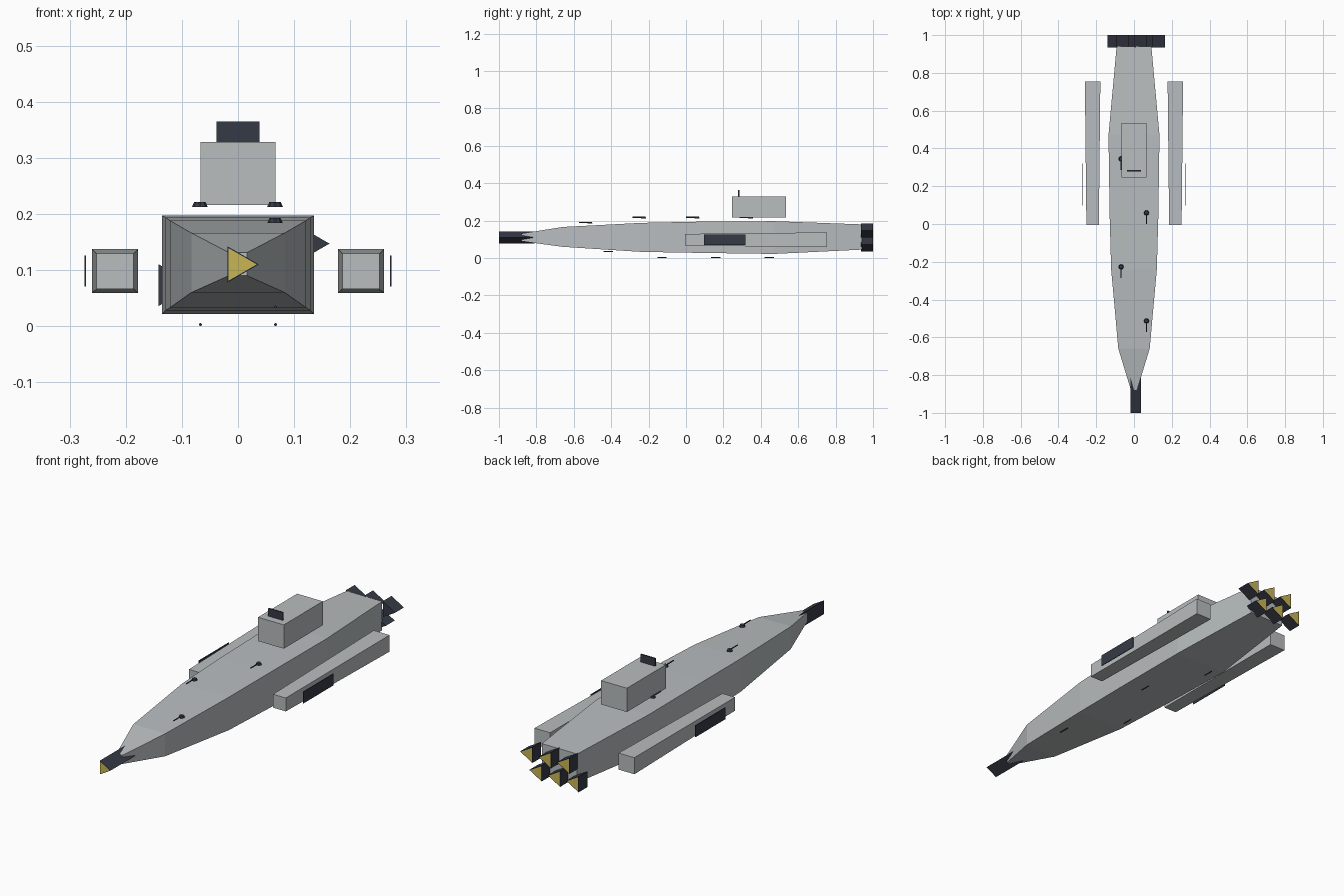
import bpy, bmesh, math
from mathutils import Matrix, Vector

cube = bpy.data.objects.get("Cube")
if cube:
    bpy.data.objects.remove(cube, do_unlink=True)


def material(name, rgb):
    m = bpy.data.materials.new(name)
    m.use_nodes = True
    m.diffuse_color = (*rgb, 1)
    m.node_tree.nodes["Principled BSDF"].inputs["Base Color"].default_value = (*rgb, 1)
    return m


GREY = material("hull grey", (0.48, 0.51, 0.52))
DARK = material("dark metal", (0.036, 0.042, 0.06))
GOLD = material("glow gold", (0.58, 0.46, 0.09))


def finish(name, bm, *mats):
    bmesh.ops.recalc_face_normals(bm, faces=bm.faces)
    mesh = bpy.data.meshes.new(name)
    bm.to_mesh(mesh)
    bm.free()
    for m in mats:
        mesh.materials.append(m)
    obj = bpy.data.objects.new(name, mesh)
    bpy.context.collection.objects.link(obj)
    return obj


def loft(name, stations, mat, x=0.0):
    """Skin rectangles given as (y, half width, bottom, top)."""
    bm = bmesh.new()
    rings = [[bm.verts.new((x + sx * w, y, z)) for sx, z in
              ((-1, lo), (1, lo), (1, hi), (-1, hi))] for y, w, lo, hi in stations]
    for a, b in zip(rings, rings[1:]):
        for i in range(4):
            j = (i + 1) % 4
            bm.faces.new((a[i], a[j], b[j], b[i]))
    bm.faces.new(rings[0])
    bm.faces.new(rings[-1])
    return finish(name, bm, mat)


def box(name, centre, size, mat):
    bm = bmesh.new()
    bmesh.ops.create_cube(bm, size=1, matrix=Matrix.Translation(centre) @ Matrix.Diagonal((*size, 1)))
    return finish(name, bm, mat)


def nozzle(name, x, z, radius, y_end, y_root):
    """Three-sided prism along y with a gold inset at its outer end."""
    bm = bmesh.new()
    rings = []
    for y in (y_end, y_root):
        rings.append([bm.verts.new((x + radius * math.cos(a), y, z + radius * math.sin(a)))
                      for a in (0, math.tau / 3, 2 * math.tau / 3)])
    for i in range(3):
        j = (i + 1) % 3
        bm.faces.new((rings[0][i], rings[0][j], rings[1][j], rings[1][i]))
    bm.faces.new(rings[1])
    cap = bm.faces.new(rings[0])
    bmesh.ops.recalc_face_normals(bm, faces=bm.faces)
    bmesh.ops.inset_region(bm, faces=[cap], thickness=radius * 0.1)
    cap.material_index = 1
    return finish(name, bm, DARK, GOLD)


def add_barrel(bm, x, y, z, length):
    turn = Matrix.Rotation(math.pi / 2, 4, 'X')
    bmesh.ops.create_cone(bm, cap_ends=True, segments=6, radius1=0.0028, radius2=0.0028,
                          depth=length, matrix=Matrix.Translation((x, y, z)) @ turn)


# Main hull
loft("hull", [(-0.88, 0.016, 0.09, 0.131), (-0.66, 0.083, 0.06, 0.166),
              (-0.24, 0.121, 0.033, 0.188), (0.05, 0.129, 0.028, 0.194),
              (0.47, 0.135, 0.022, 0.197), (0.94, 0.092, 0.045, 0.18)], GREY)

# Bridge and its antenna
loft("bridge", [(0.245, 0.067, 0.216, 0.328), (0.535, 0.067, 0.216, 0.328)], GREY)
box("antenna_panel", (0, 0.282, 0.346), (0.076, 0.006, 0.038), DARK)

# Side pods with their outer panels
for side, sx in (("left", 1), ("right", -1)):
    loft(side + "_pod", [(-0.005, 0.033, 0.066, 0.129), (0.755, 0.041, 0.059, 0.137)],
         GREY, sx * 0.219)
    box(side + "_pod_panel", (sx * 0.272, 0.208, 0.098), (0.003, 0.222, 0.055), DARK)

# Nose cannon and two staggered rows of engines
nozzle("nose_cannon", 0, 0.11, 0.037, -1.0, -0.81)
for row, x0, z in (("upper", 0.12, 0.147), ("lower", 0.072, 0.073)):
    for i in range(3):
        nozzle(f"{row}_engine_{i + 1}", x0 - 0.096 * i, z, 0.043, 1.0, 0.935)

# Deck turrets alternating from side to side
for i in range(4):
    x = 0.066 if i % 2 == 0 else -0.068
    y = -0.513 + 0.286 * i
    z = 0.188 if i == 0 else 0.217
    bm = bmesh.new()
    bmesh.ops.create_cone(bm, cap_ends=True, segments=8, radius1=0.014, radius2=0.01,
                          depth=0.009, matrix=Matrix.Translation((x, y, z)))
    add_barrel(bm, x, y - 0.03, z + 0.001, 0.06)
    finish(f"deck_turret_{i + 1}", bm, DARK)

# Guns under the keel
for i in range(4):
    bm = bmesh.new()
    add_barrel(bm, 0.067 if i % 2 == 0 else -0.067, -0.415 + 0.287 * i,
               0.034 if i == 0 else 0.0028, 0.05)
    finish(f"keel_gun_{i + 1}", bm, DARK)
